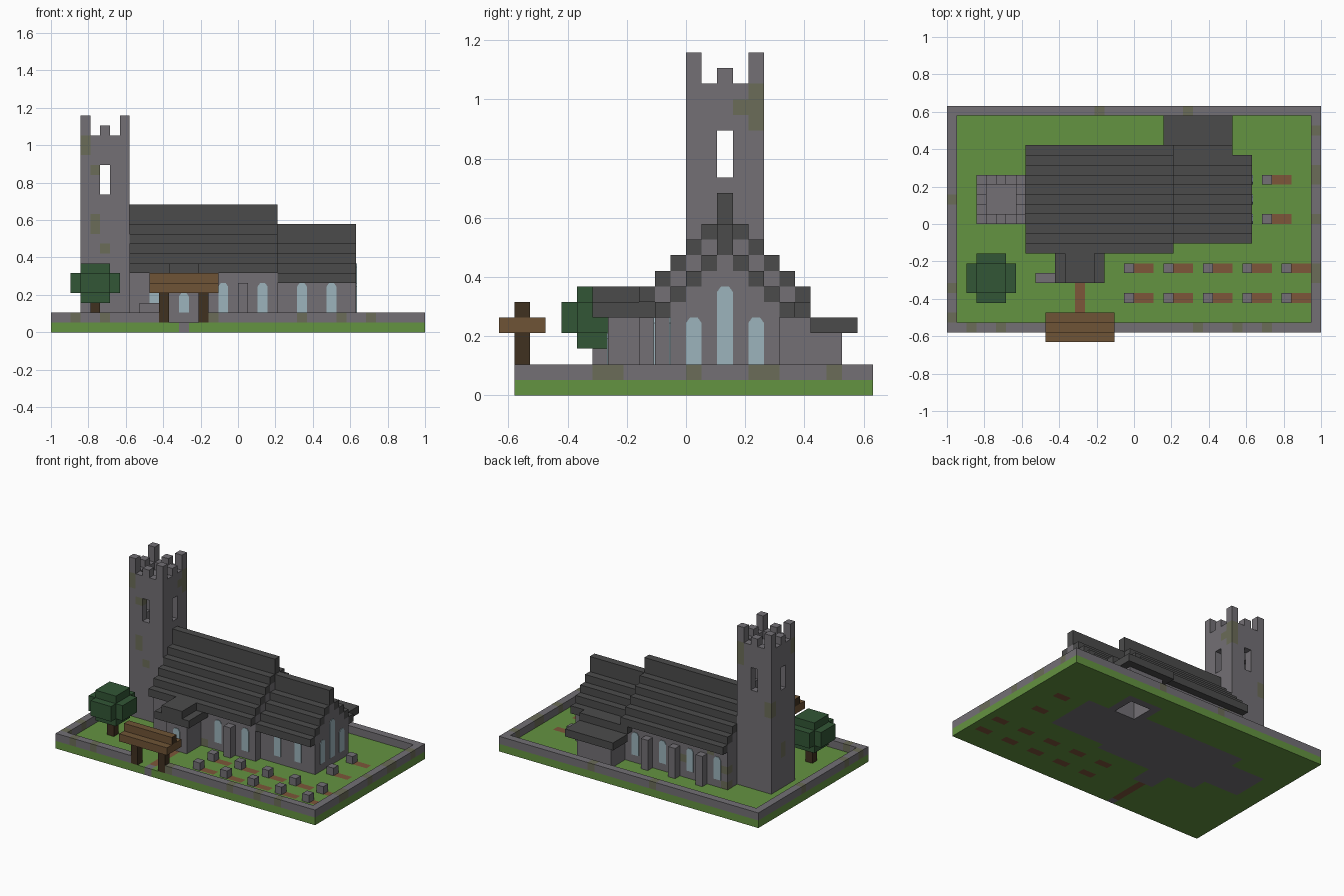
import bpy, bmesh, random
from mathutils import Vector

random.seed(4)
if "Cube" in bpy.data.objects:
    bpy.data.objects.remove(bpy.data.objects["Cube"])

U = 2 / 38                      # one building block


def place(x, y, z):
    return Vector((x * U - 1, (y - 12) * U, z * U))


def material(name, *rgb):
    lin = [((c / 255 + 0.055) / 1.055) ** 2.4 for c in rgb] + [1]
    m = bpy.data.materials.new(name)
    m.use_nodes = True
    m.diffuse_color = lin
    bsdf = m.node_tree.nodes["Principled BSDF"]
    bsdf.inputs["Base Color"].default_value = lin
    bsdf.inputs["Roughness"].default_value = 0.9
    return m


GRASS = material("grass green", 100, 147, 65)
STONE = material("stone grey", 115, 112, 117)
MOSS = material("mossy stone", 107, 108, 88)
SLATE = material("roof slate", 75, 75, 75)
GLASS = material("window glass", 156, 180, 188)
WOOD = material("oak brown", 111, 84, 54)
BARK = material("dark wood", 64, 49, 32)
SOIL = material("bare soil", 125, 86, 58)
LEAF = material("leaf green", 50, 86, 54)


def box(x0, x1, y0, y1, z0, z1):
    """Set of unit cells filling a box."""
    return {(x, y, z) for x in range(x0, x1)
            for y in range(y0, y1) for z in range(z0, z1)}


def finish(name, bm, mats):
    mesh = bpy.data.meshes.new(name)
    bm.to_mesh(mesh)
    bm.free()
    for m in mats:
        mesh.materials.append(m)
    obj = bpy.data.objects.new(name, mesh)
    bpy.context.collection.objects.link(obj)
    return obj


def blocks(name, cells, rule):
    """Skin the cells; rule is a material or a function of cell and normal."""
    bm, mats = bmesh.new(), []
    for cell in sorted(cells):
        for axis in range(3):
            for side in (0, 1):
                normal = [0, 0, 0]
                normal[axis] = 2 * side - 1
                if tuple(c + n for c, n in zip(cell, normal)) in cells:
                    continue
                corners = []
                for a, b in ((0, 0), (1, 0), (1, 1), (0, 1)):
                    p = list(cell)
                    p[axis] += side
                    p[(axis + 1) % 3] += a
                    p[(axis + 2) % 3] += b
                    corners.append(bm.verts.new(place(*p)))
                face = bm.faces.new(corners if side else corners[::-1])
                m = rule(cell, normal) if callable(rule) else rule
                if m not in mats:
                    mats.append(m)
                face.material_index = mats.index(m)
    bmesh.ops.remove_doubles(bm, verts=bm.verts, dist=1e-5)
    return finish(name, bm, mats)


def window(name, x, y, out, top=5):
    """Arched pane on a wall plane; out is the direction it faces."""
    out = Vector(out)
    along = Vector((abs(out.y), abs(out.x), 0))
    bm = bmesh.new()
    arch = ((0, 2), (1, 2), (1, top - .35), (.75, top), (.25, top), (0, top - .35))
    face = bm.faces.new([bm.verts.new(place(x + along.x * s, y + along.y * s, z))
                         for s, z in arch])
    new = bmesh.ops.extrude_face_region(bm, geom=[face])["geom"]
    bmesh.ops.translate(bm, vec=out * 0.004,
                        verts=[v for v in new if isinstance(v, bmesh.types.BMVert)])
    bmesh.ops.recalc_face_normals(bm, faces=bm.faces)
    finish(name, bm, [GLASS])


# Graves: headstone cell of each
graves = [(x, y) for x in range(18, 35, 4) for y in (4, 7)] + [(32, 12), (32, 16)]

# Ground, with floors, soil and path coloured by cell
soil = {(x + d, y) for x, y in graves for d in (1, 2)} | {(13, y) for y in range(2, 7)}
floor = {c[:2] for c in box(8, 23, 10, 19, 0, 1) | box(23, 31, 11, 18, 0, 1)
         | box(12, 15, 7, 10, 0, 1) | box(23, 28, 18, 22, 0, 1)
         | box(3, 8, 12, 17, 0, 1)} | {(13, 1)}


def ground_rule(cell, normal):
    return SOIL if cell[:2] in soil else STONE if cell[:2] in floor else GRASS


blocks("ground", box(0, 38, 1, 24, 0, 1) - box(24, 27, 18, 21, 0, 1), ground_rule)

# Boundary wall with a gateway
fence = box(0, 38, 1, 24, 1, 2) - box(1, 37, 2, 23, 1, 2) - box(11, 16, 1, 2, 1, 2)
fence_moss = {c for c in sorted(fence) if random.random() < 0.12}
blocks("boundary_wall", fence, lambda c, n: MOSS if c in fence_moss else STONE)

# Tower: belfry openings, sunk roof and battlements
tower = box(3, 8, 12, 17, 1, 20)
tower -= box(4, 7, 13, 16, 12, 18) | box(4, 7, 13, 16, 19, 20)
tower -= box(5, 6, 12, 17, 14, 17) | box(3, 8, 14, 15, 14, 17)
for x in (3, 5, 7):
    for y in (12, 14, 16):
        if (x, y) != (5, 14):
            tower |= box(x, x + 1, y, y + 1, 20, 21 if x == 5 or y == 14 else 22)
tower_moss = (box(3, 4, 12, 13, 18, 20) | box(4, 5, 12, 13, 10, 12)
              | box(4, 5, 12, 13, 16, 17) | box(5, 6, 12, 13, 8, 9)
              | box(7, 8, 16, 17, 17, 20) | box(7, 8, 15, 16, 18, 19)
              | box(3, 4, 14, 15, 5, 7) | box(3, 4, 16, 17, 11, 13))
blocks("tower", tower, lambda c, n: MOSS if c in tower_moss else STONE)


# Nave and chancel: stepped roof with gable walls filled beneath
def hall(name, x0, x1, half, eave):
    roof, walls = set(), set()
    for y in range(14 - half, 15 + half):
        z = eave + half - abs(y - 14)
        roof |= box(x0, x1, y, y + 1, z, z + (2 if y == 14 else 1))
        if abs(y - 14) < half:
            walls |= box(x0, x1, y, y + 1, 1, z)
    moss = {c for c in sorted(walls) if random.random() < 0.05}
    blocks(name + "_roof", roof, SLATE)
    blocks(name + "_walls", walls, lambda c, n: MOSS if c in moss else STONE)


hall("nave", 8, 23, 5, 6)
hall("chancel", 23, 31, 4, 5)

# Buttresses and nave windows
for i, x in enumerate((11, 15, 19)):
    blocks(f"back_buttress_{i}", box(x, x + 1, 19, 20, 1, 5), STONE)
blocks("front_buttress", box(19, 20, 9, 10, 1, 5), STONE)
for i, x in enumerate((10, 17, 21)):
    window(f"nave_front_window_{i}", x, 10, (0, -1, 0))
for i, x in enumerate((9, 13, 17, 21)):
    window(f"nave_back_window_{i}", x, 19, (0, 1, 0))

# Chancel windows
for i, x in enumerate((25, 28)):
    window(f"chancel_front_window_{i}", x, 11, (0, -1, 0))
for i, y in enumerate((12, 14, 16)):
    window(f"chancel_end_window_{i}", 31, y, (1, 0, 0), 7 if y == 14 else 5)

# Vestry at the back, hollow, with a stepped lean-to roof
blocks("vestry_walls", box(23, 28, 18, 22, 1, 4) - box(24, 27, 18, 21, 1, 4), STONE)
blocks("vestry_roof", box(22, 29, 20, 23, 4, 5) | box(22, 29, 18, 20, 5, 6), SLATE)
blocks("vestry_upper_wall", box(23, 28, 18, 20, 4, 5), STONE)

# Porch
blocks("porch_walls", box(12, 15, 7, 10, 1, 5), STONE)
blocks("porch_roof", box(11, 16, 6, 10, 5, 6) | box(12, 15, 6, 10, 6, 7), SLATE)
window("porch_window", 13, 7, (0, -1, 0), 4)
blocks("stone_bench", box(9, 11, 6, 7, 1, 3), STONE)

# Covered gate
for side, x in (("right", 11), ("left", 15)):
    blocks(f"gate_post_{side}", box(x, x + 1, 1, 2, 1, 4), BARK)
blocks("gate_roof", box(10, 17, 0, 3, 4, 5) | box(10, 17, 1, 2, 5, 6),
       lambda c, n: BARK if n[0] and c[2] == 5 else WOOD)

# Headstones
for i, (x, y) in enumerate(graves):
    blocks(f"headstone_{i}", box(x, x + 1, y, y + 1, 1, 2), STONE)

# Tree
blocks("tree_trunk", box(4, 5, 6, 7, 1, 3), BARK)
blocks("tree_crown", box(3, 6, 5, 8, 3, 7) | box(2, 7, 5, 8, 4, 6)
       | box(3, 6, 4, 9, 4, 6), LEAF)
